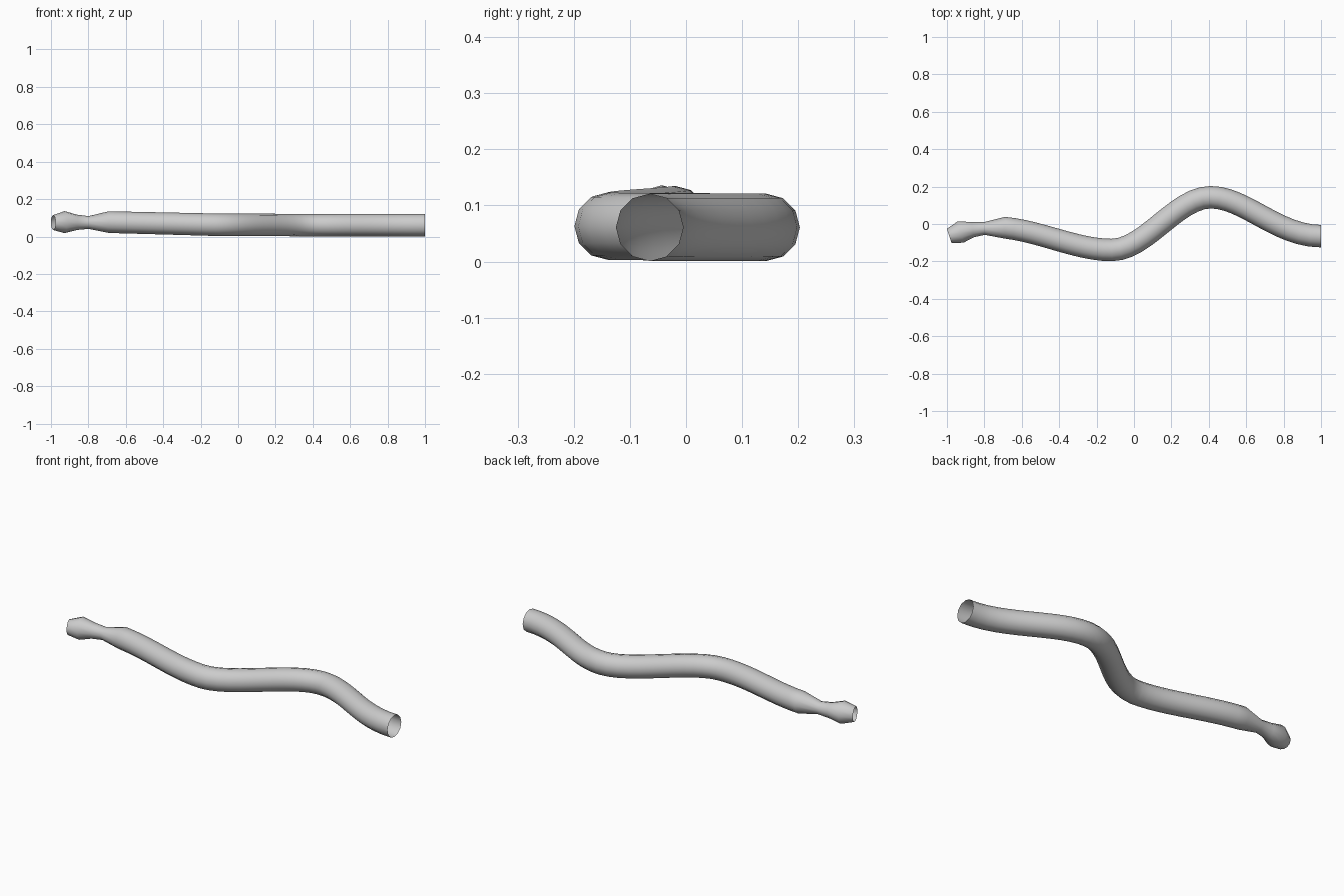
import bpy, bmesh, math
from mathutils import Vector

if "Cube" in bpy.data.objects:
    bpy.data.objects.remove(bpy.data.objects["Cube"])

SIDES = 12

# Winding body keys, shoulder to tail: x, y, z, radius, tangent x, tangent y
keys = [
    (-0.69, -0.02, 0.077, 0.058, 0.58, -0.06),
    (-0.12, -0.139, 0.063, 0.060, 0.55, 0.0),
    (0.41, 0.143, 0.061, 0.060, 0.55, 0.0),
    (1.00, -0.065, 0.061, 0.060, 0.70, 0.0),
]

# Head: mouth, bulge and neck rings: x, y, z, radius
rings = [
    (-0.988, -0.063, 0.075, 0.040),
    (-0.927, -0.043, 0.077, 0.059),
    (-0.862, -0.030, 0.076, 0.041),
    (-0.800, -0.024, 0.075, 0.034),
]


def hermite(a, b, t):
    h = (2*t**3 - 3*t**2 + 1, t**3 - 2*t**2 + t, -2*t**3 + 3*t**2, t**3 - t**2)
    x = h[0]*a[0] + h[1]*a[4] + h[2]*b[0] + h[3]*b[4]
    y = h[0]*a[1] + h[1]*a[5] + h[2]*b[1] + h[3]*b[5]
    return (x, y, a[2] + (b[2]-a[2])*t, a[3] + (b[3]-a[3])*t)


for a, b in zip(keys, keys[1:]):
    rings += [hermite(a, b, i / 12) for i in range(12)]
rings.append(keys[-1][:4])

# Skin the rings into one open-ended tube
bm = bmesh.new()
loops = []
for i, (x, y, z, r) in enumerate(rings):
    p, n = rings[max(i-1, 0)], rings[min(i+1, len(rings)-1)]
    d = Vector((n[0]-p[0], n[1]-p[1], 0)).normalized()
    if i == len(rings) - 1:
        d = Vector((1, 0, 0))
    side = Vector((-d.y, d.x, 0))
    loops.append([bm.verts.new(Vector((x, y, z))
                  + side * r * math.cos(2*math.pi*k/SIDES)
                  + Vector((0, 0, r * math.sin(2*math.pi*k/SIDES))))
                  for k in range(SIDES)])
for a, b in zip(loops, loops[1:]):
    for k in range(SIDES):
        j = (k + 1) % SIDES
        bm.faces.new((a[k], a[j], b[j], b[k]))
bmesh.ops.recalc_face_normals(bm, faces=bm.faces)

mesh = bpy.data.meshes.new("winding_tube")
bm.to_mesh(mesh)
bm.free()
tube = bpy.data.objects.new("winding_tube", mesh)
bpy.context.collection.objects.link(tube)
bpy.context.view_layer.objects.active = tube
tube.select_set(True)
bpy.ops.object.shade_smooth_by_angle(angle=math.radians(40))
